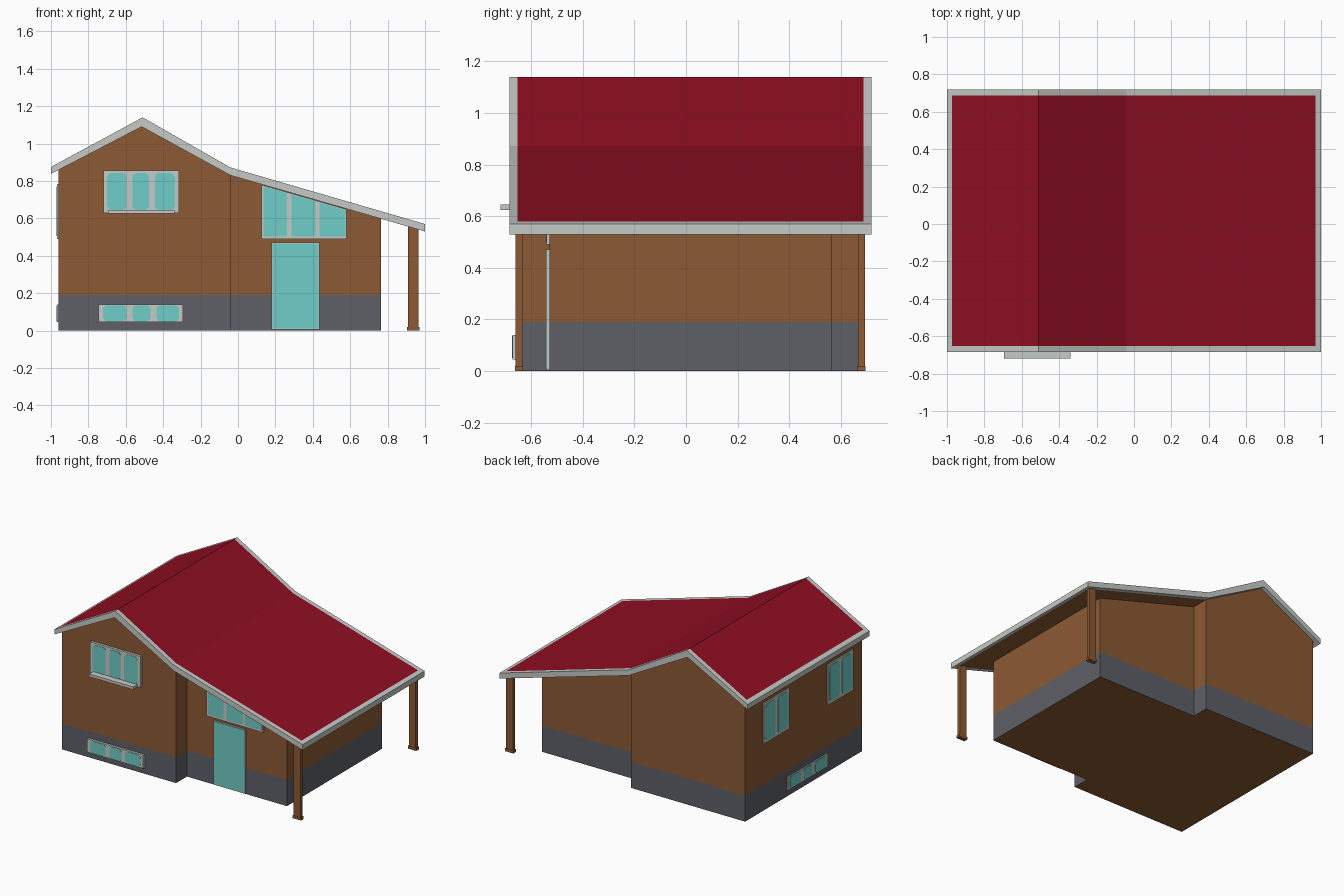
import bpy, bmesh, math

if "Cube" in bpy.data.objects:
    bpy.data.objects.remove(bpy.data.objects["Cube"])


def material(name, rgb):
    m = bpy.data.materials.new(name)
    m.diffuse_color = (*rgb, 1)
    m.use_nodes = True
    m.node_tree.nodes["Principled BSDF"].inputs["Base Color"].default_value = m.diffuse_color
    return m


BROWN = material("brown wall", (0.262, 0.102, 0.034))
SLATE = material("slate plinth", (0.109, 0.117, 0.136))
RED = material("red roof", (0.275, 0.0044, 0.016))
GREY = material("pale grey trim", (0.565, 0.597, 0.565))
GLASS = material("turquoise glass", (0.162, 0.61, 0.578))


def prism(name, pts, d0, d1, mats, axis='y', edit=None):
    """Extrude a profile of (horizontal, z) points between d0 and d1 along an axis."""
    bm = bmesh.new()
    place = (lambda h, z, d: (h, d, z)) if axis == 'y' else (lambda h, z, d: (d, h, z))
    a = [bm.verts.new(place(h, z, d0)) for h, z in pts]
    b = [bm.verts.new(place(h, z, d1)) for h, z in pts]
    bm.faces.new(a)
    bm.faces.new(b[::-1])
    n = len(pts)
    for i in range(n):
        j = (i + 1) % n
        bm.faces.new((a[i], b[i], b[j], a[j]))
    bmesh.ops.recalc_face_normals(bm, faces=bm.faces)
    if edit:
        edit(bm)
    me = bpy.data.meshes.new(name)
    bm.to_mesh(me)
    bm.free()
    for m in mats:
        me.materials.append(m)
    ob = bpy.data.objects.new(name, me)
    bpy.context.collection.objects.link(ob)
    return ob


def rect(h0, h1, z0, z1):
    return [(h0, z0), (h1, z0), (h1, z1), (h0, z1)]


def rounded(h0, h1, z0, z1, r):
    pts = []
    for k, (cx, cz) in enumerate(((h1 - r, z1 - r), (h0 + r, z1 - r),
                                  (h0 + r, z0 + r), (h1 - r, z0 + r))):
        for s in range(5):
            t = math.pi / 2 * (k + s / 4)
            pts.append((cx + r * math.cos(t), cz + r * math.sin(t)))
    return pts


# Walls: slate below the plinth line, brown above and on the floor
def paint_plinth(bm):
    geom = bm.verts[:] + bm.edges[:] + bm.faces[:]
    bmesh.ops.bisect_plane(bm, geom=geom, plane_co=(0, 0, 0.19), plane_no=(0, 0, 1))
    for f in bm.faces:
        low = f.calc_center_median().z < 0.19
        f.material_index = int(low and abs(f.normal.z) < 0.5)


prism("main_house", [(-0.96, 0), (-0.04, 0), (-0.04, 0.84), (-0.52, 1.1), (-0.96, 0.86)],
      -0.655, 0.69, [BROWN, SLATE], edit=paint_plinth)
prism("side_wing", [(-0.04, 0), (0.765, 0), (0.765, 0.607), (-0.04, 0.84)],
      -0.53, 0.565, [BROWN, SLATE], edit=paint_plinth)


# Roof: bent slab with grey border, red top and brown soffit
def paint_roof(bm):
    for sign, index in ((1, 1), (-1, 2)):
        region = [f for f in bm.faces if f.normal.z * sign > 0.5]
        bmesh.ops.inset_region(bm, faces=region, thickness=0.032, use_boundary=True,
                               use_even_offset=True)
        for f in region:
            f.material_index = index


prism("roof", [(-1, 0.875), (-0.51, 1.14), (-0.04, 0.872), (1, 0.57),
               (1, 0.53), (-0.04, 0.83), (-0.515, 1.09), (-1, 0.838)],
      -0.685, 0.72, [GREY, RED, BROWN], edit=paint_roof)

# Porch posts with feet
for side, y0, y1 in (("front", -0.66, -0.633), ("back", 0.667, 0.694)):
    prism(side + "_post", rect(0.91, 0.965, 0, 0.56), y0, y1, [BROWN])
    prism(side + "_post_foot", rect(0.904, 0.971, 0, 0.02), y0 - 0.002, y1 + 0.002, [BROWN])


# Framed windows with rounded panes
def window(name, frame, panes, z0, z1, wall, axis, depth=0.018):
    face = wall - depth
    prism(name + "_frame", rect(*frame), face, wall + 0.005, [GREY], axis)
    for i, (h0, h1) in enumerate(panes):
        prism(f"{name}_pane_{i + 1}", rounded(h0, h1, z0, z1, 0.024),
              face - 0.002, face + 0.004, [GLASS], axis)


window("upper_front_window", (-0.72, -0.315, 0.63, 0.855),
       [(-0.7, -0.595), (-0.565, -0.475), (-0.445, -0.338)], 0.645, 0.842, -0.655, 'y')
prism("window_sill", rect(-0.695, -0.34, 0.625, 0.645), -0.72, -0.65, [GREY])
window("front_basement_window", (-0.745, -0.293, 0.045, 0.14),
       [(-0.722, -0.595), (-0.565, -0.467), (-0.437, -0.315)], 0.05, 0.135, -0.655, 'y')
for label, c in (("back", 0.338), ("front", -0.4)):
    window(label + "_side_window", (c - 0.148, c + 0.148, 0.49, 0.785),
           [(c - 0.13, c - 0.015), (c + 0.015, c + 0.13)], 0.507, 0.77, -0.96, 'x', 0.008)
window("side_basement_window", (-0.255, 0.21, 0.045, 0.14),
       [(-0.23, -0.105), (-0.07, 0.025), (0.06, 0.185)], 0.05, 0.135, -0.96, 'x', 0.008)


# Sloped window under the wing roof
def under_roof(x):
    return 0.828 - 0.2885 * (x + 0.04)


def sloped(h0, h1, z0, gap):
    return [(h0, z0), (h1, z0), (h1, under_roof(h1) - gap), (h0, under_roof(h0) - gap)]


prism("sloped_window_frame", sloped(0.125, 0.58, 0.49, 0), -0.54, -0.525, [GREY])
for i, (h0, h1) in enumerate(((0.137, 0.262), (0.287, 0.414), (0.436, 0.574))):
    prism(f"sloped_window_pane_{i + 1}", sloped(h0, h1, 0.503, 0.006), -0.542, -0.536, [GLASS])

# Door
prism("door_frame", rect(0.18, 0.435, 0.005, 0.472), -0.54, -0.525, [GREY])
prism("door_panel", rect(0.185, 0.43, 0.01, 0.467), -0.542, -0.536, [GLASS])
